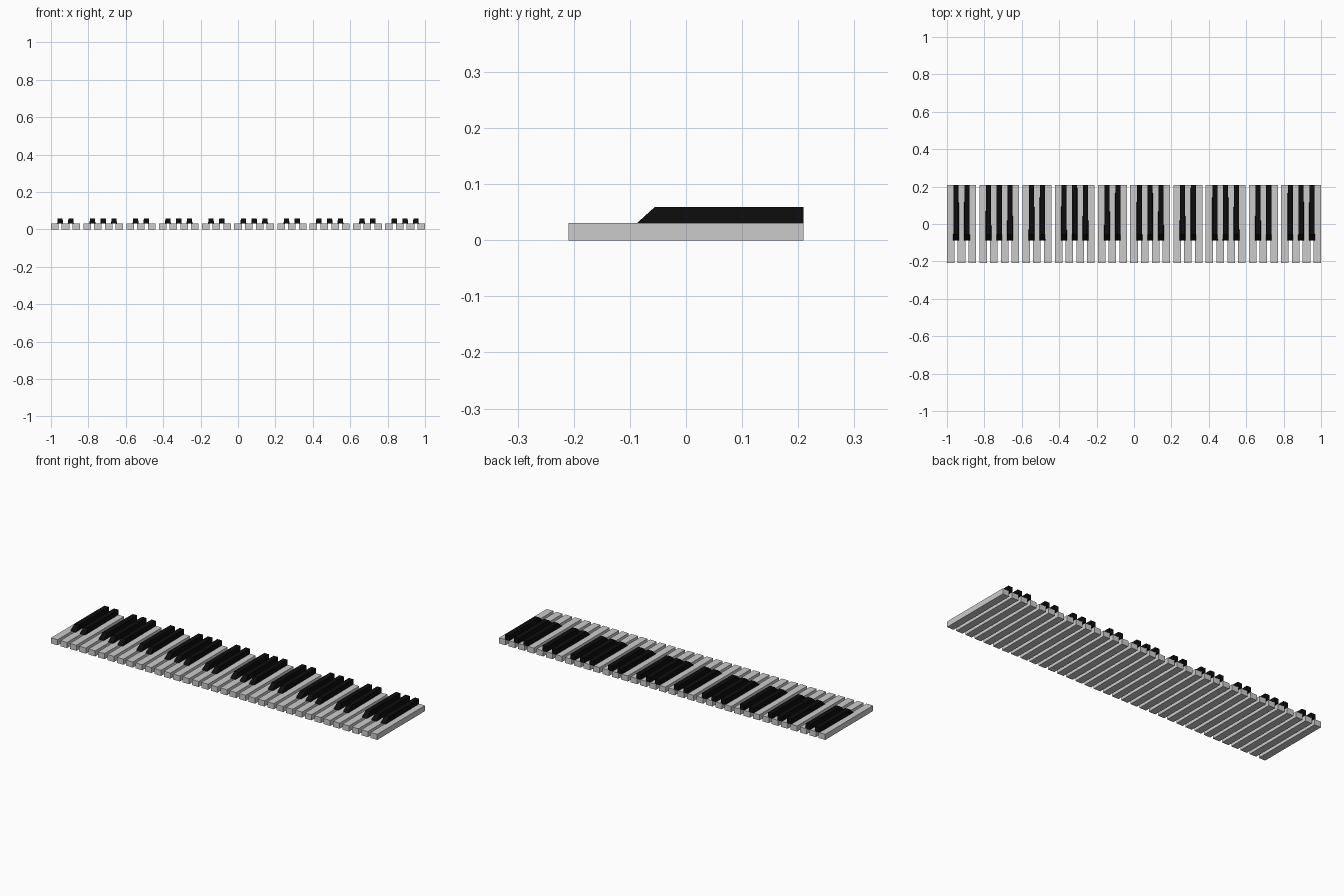
import bpy, bmesh

if "Cube" in bpy.data.objects:
    bpy.data.objects.remove(bpy.data.objects["Cube"])

OCTAVES = 5
GAP = 0.0175
PITCH = (2 + GAP) / (7 * OCTAVES)
WHITE_W = PITCH - GAP
Y = 0.209
Z_WHITE, Z_TOP = 0.031, 0.059

black = bpy.data.materials.new("black")
black.diffuse_color = (0.004, 0.004, 0.004, 1)
black.use_nodes = True
black.node_tree.nodes["Principled BSDF"].inputs["Base Color"].default_value = black.diffuse_color


def key(name, x, front_low, front_high, z0, z1, w, w_front, mat=None):
    """Box with a slanted, optionally flared front end."""
    ring = [(front_low, z0, w_front), (Y, z0, w), (Y, z1, w), (front_high, z1, w)]
    bm = bmesh.new()
    left = [bm.verts.new((-h / 2, y, z)) for y, z, h in ring]
    right = [bm.verts.new((h / 2, y, z)) for y, z, h in ring]
    bm.faces.new(left)
    bm.faces.new(right[::-1])
    for i in range(4):
        j = (i + 1) % 4
        bm.faces.new((left[i], right[i], right[j], left[j]))
    bmesh.ops.recalc_face_normals(bm, faces=bm.faces)
    mesh = bpy.data.meshes.new(name)
    bm.to_mesh(mesh)
    bm.free()
    if mat:
        mesh.materials.append(mat)
    obj = bpy.data.objects.new(name, mesh)
    obj.location.x = x
    bpy.context.collection.objects.link(obj)


for i in range(7 * OCTAVES):
    x = -1 + WHITE_W / 2 + i * PITCH
    # Natural keys: plain grey bars
    key("white_key", x, -Y, -Y, 0, Z_WHITE, WHITE_W, WHITE_W)
    # Sharp keys: bridge the gaps in groups of two and three
    if i % 7 in (0, 1, 3, 4, 5):
        key("black_key", x + PITCH / 2, -0.087, -0.056, Z_WHITE, Z_TOP,
            0.027, 0.031, black)
